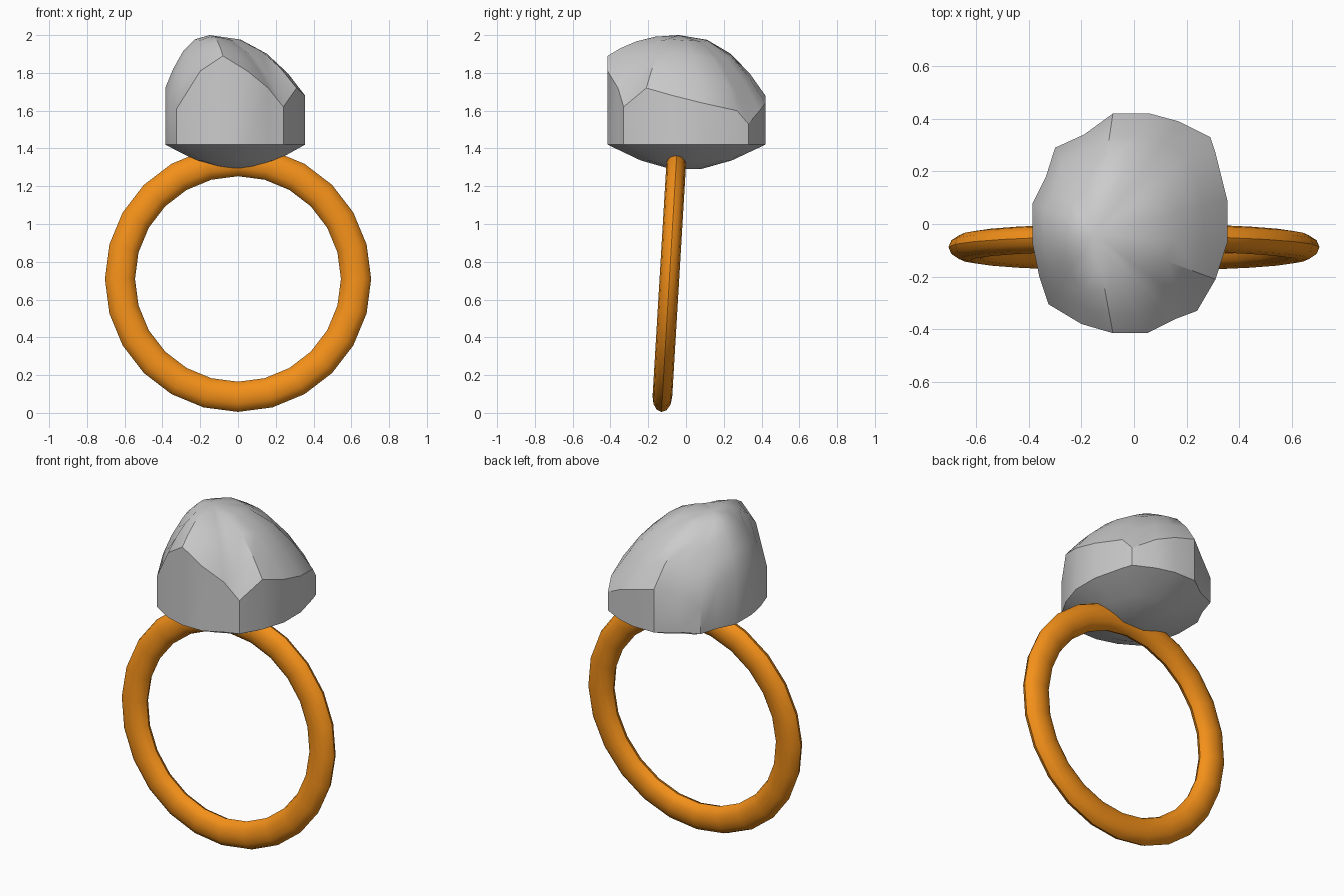
import bpy, bmesh
from math import radians

if "Cube" in bpy.data.objects:
    bpy.data.objects.remove(bpy.data.objects["Cube"])

# Band: slightly flattened, slightly tilted torus
bpy.ops.mesh.primitive_torus_add(major_segments=24, minor_segments=12,
    major_radius=0.625, minor_radius=0.08,
    location=(0, -0.088, 0.709), rotation=(radians(86.6), 0, 0))
band = bpy.context.object
band.name = "ring_band"
band.scale = (1, 1, 0.65)
bpy.ops.object.transform_apply(location=False, rotation=False, scale=True)
bpy.ops.object.shade_smooth_by_angle(angle=radians(40))
gold = bpy.data.materials.new("orange_metal")
gold.diffuse_color = (0.9, 0.28, 0.01, 1)
gold.use_nodes = True
gold.node_tree.nodes["Principled BSDF"].inputs["Base Color"].default_value = gold.diffuse_color
band.data.materials.append(gold)

# Stone outline, counter-clockwise: x, y, height of the wall's top edge
outline = [
    (0.24, -0.33, 1.62), (0.31, -0.21, 1.72), (0.355, -0.07, 1.68), (0.355, 0.09, 1.64),
    (0.31, 0.27, 1.60), (0.29, 0.33, 1.53), (0.17, 0.39, 1.60), (0.06, 0.42, 1.64),
    (-0.08, 0.42, 1.68), (-0.19, 0.34, 1.66), (-0.30, 0.29, 1.58), (-0.335, 0.18, 1.67),
    (-0.385, 0.08, 1.72), (-0.385, -0.08, 1.72), (-0.36, -0.20, 1.69), (-0.325, -0.305, 1.61),
    (-0.20, -0.38, 1.81), (-0.08, -0.415, 1.89), (0.05, -0.415, 1.81), (0.16, -0.36, 1.72)]
BASE = 1.42
APEX = (-0.15, -0.04, 2.0)
bm = bmesh.new()


def ring(point):
    return [bm.verts.new(point(x, y, h)) for x, y, h in outline]


def dome_ring(s):
    # shrink the wall edge toward the apex along a rounded profile
    return ring(lambda x, y, h: (APEX[0] + (x - APEX[0]) * s,
                                 APEX[1] + (y - APEX[1]) * s,
                                 h + (APEX[2] - h) * (1 - s ** 2.3)))


def under_ring(s, z):
    return ring(lambda x, y, h: (x * s, y * s, z))


rings = [under_ring(0.2, 1.292), under_ring(0.58, 1.337), under_ring(1, BASE),
         ring(lambda x, y, h: (x, y, h)),
         dome_ring(0.82), dome_ring(0.6), dome_ring(0.33)]
n = len(outline)
for a, b in zip(rings, rings[1:]):
    for i in range(n):
        j = (i + 1) % n
        bm.faces.new((a[i], a[j], b[j], b[i]))

# Close the underside and crown
bm.faces.new(rings[0][::-1])
tip = bm.verts.new(APEX)
for i in range(n):
    bm.faces.new((rings[-1][i], rings[-1][(i + 1) % n], tip))
bmesh.ops.recalc_face_normals(bm, faces=bm.faces)

mesh = bpy.data.meshes.new("stone")
bm.to_mesh(mesh)
bm.free()
stone = bpy.data.objects.new("stone", mesh)
bpy.context.collection.objects.link(stone)
bpy.ops.object.select_all(action='DESELECT')
stone.select_set(True)
bpy.context.view_layer.objects.active = stone
bpy.ops.object.shade_smooth_by_angle(angle=radians(32))
